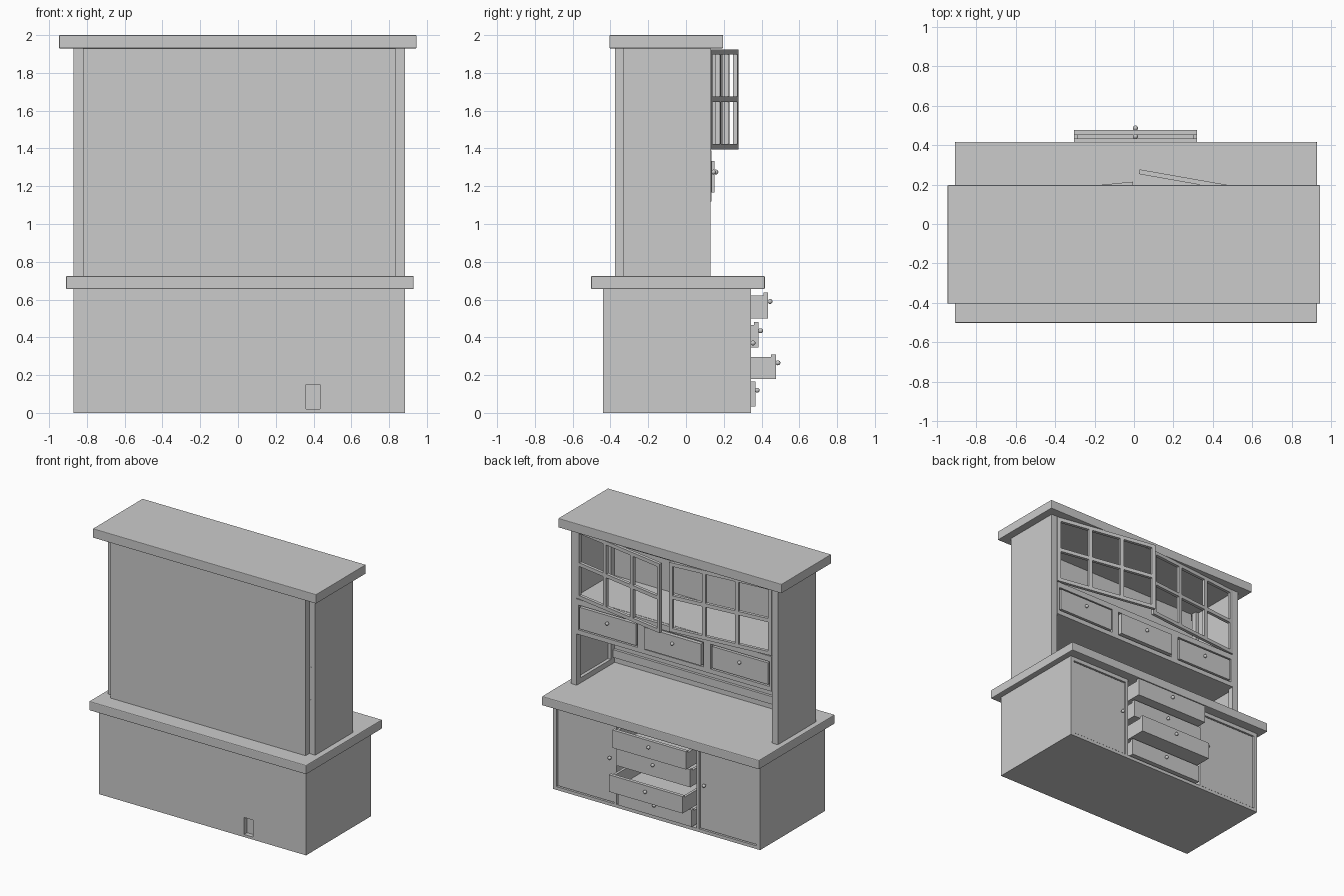
import bpy, bmesh
from math import radians
from mathutils import Matrix, Vector

if "Cube" in bpy.data.objects:
    bpy.data.objects.remove(bpy.data.objects["Cube"])

CX = 0.007                                   # centre line of the body


def make(name, boxes, knobs=(), bevel=0.0, matrix=None):
    """One object out of boxes (x0, x1, y0, y1, z0, z1) and round knobs (x, y, z)."""
    bm = bmesh.new()
    for x0, x1, y0, y1, z0, z1 in boxes:
        m = Matrix.Translation(((x0 + x1) / 2, (y0 + y1) / 2, (z0 + z1) / 2))
        bmesh.ops.create_cube(bm, size=1, matrix=m @ Matrix.Diagonal((x1 - x0, y1 - y0, z1 - z0, 1)))
    for k in knobs:
        x, y, z = k
        bmesh.ops.create_uvsphere(bm, u_segments=16, v_segments=10, radius=0.013,
                                  matrix=Matrix.Translation(k))
        bmesh.ops.create_cone(bm, cap_ends=True, segments=12, radius1=0.006, radius2=0.006, depth=0.02,
                              matrix=Matrix.Translation((x, y - 0.012, z)) @ Matrix.Rotation(radians(90), 4, 'X'))
    mesh = bpy.data.meshes.new(name)
    bm.to_mesh(mesh)
    bm.free()
    ob = bpy.data.objects.new(name, mesh)
    bpy.context.collection.objects.link(ob)
    if matrix:
        ob.matrix_world = matrix
    if bevel:
        mod = ob.modifiers.new("soft_edges", 'BEVEL')
        mod.width, mod.segments = bevel, 2
    if knobs:
        bpy.context.view_layer.objects.active = ob
        ob.select_set(True)
        bpy.ops.object.shade_smooth_by_angle()
        ob.select_set(False)
    return ob


# Lower carcass
make("base_sides", [(-0.87, -0.84, -0.44, 0.345, 0, 0.66), (0.855, 0.885, -0.44, 0.345, 0, 0.66)])
make("base_partitions", [(-0.353, -0.331, -0.40, 0.345, 0.02, 0.655), (0.346, 0.368, -0.40, 0.345, 0.02, 0.655)])
make("base_bottom", [(-0.84, 0.855, -0.40, 0.345, 0, 0.025)])
make("base_top_rail", [(-0.84, -0.353, 0.31, 0.345, 0.625, 0.655), (0.368, 0.855, 0.31, 0.345, 0.625, 0.655)])
back = make("base_back", [(-0.84, 0.855, -0.44, -0.39, 0, 0.655)])

# Small recess in the back
cutter = make("back_recess_cutter", [(0.36, 0.435, -0.46, -0.405, 0.02, 0.15)])
cutter.hide_render = True
cutter.hide_viewport = True
mod = back.modifiers.new("recess", 'BOOLEAN')
mod.object, mod.operation, mod.solver = cutter, 'DIFFERENCE', 'EXACT'

# Counter and cornice slabs
make("countertop", [(-0.91, 0.93, -0.503, 0.417, 0.655, 0.725)], bevel=0.006)
make("cornice", [(-0.947, 0.945, -0.405, 0.197, 1.93, 2.0)], bevel=0.004)

# Lower doors, set slightly back in the frame
make("base_door_left", [(-0.834, -0.36, 0.31, 0.338, 0.031, 0.619)], [(-0.40, 0.355, 0.37)])
make("base_door_right", [(0.374, 0.849, 0.31, 0.338, 0.031, 0.619)], [(0.40, 0.355, 0.37)])

# Lower drawers: open boxes pulled out by different amounts
x0, x1 = -0.305, 0.32
for i, (z0, z1, y, kz) in enumerate([(0.035, 0.165, 0.367, 0.12), (0.18, 0.31, 0.477, 0.265),
                                     (0.345, 0.48, 0.385, 0.435), (0.50, 0.637, 0.435, 0.59)]):
    yb, yf, t = y - 0.65, y - 0.026, 0.02
    make(f"base_drawer_{i + 1}",
         [(x0, x1, yf, y, z0, z1),
          (x0, x0 + t, yb, yf, z0, z1 - 0.015), (x1 - t, x1, yb, yf, z0, z1 - 0.015),
          (x0 + t, x1 - t, yb, yb + t, z0, z1 - 0.015), (x0 + t, x1 - t, yb + t, yf, z0, z0 + 0.012)],
         [(CX, y + 0.01, kz)])

# Hutch shell: side panels with corner posts, back panel with rails
L, R = -0.87, 0.885
make("hutch_sides", [(L, L + 0.025, -0.33, 0.13, 0.725, 1.93), (R - 0.025, R, -0.33, 0.13, 0.725, 1.93)])
make("hutch_posts", [(a, b, c, c + 0.045, 0.725, 1.93)
                     for a, b in ((L + 0.005, L + 0.05), (R - 0.05, R - 0.005)) for c in (-0.328, 0.085)])
make("hutch_side_rails", [(a, b, -0.29, 0.09, 0.725, 0.765)
                          for a, b in ((L + 0.02, L + 0.05), (R - 0.05, R - 0.02))])
make("hutch_back", [(-0.82, 0.835, -0.375, -0.33, 0.725, 1.93)])
make("hutch_back_rails", [(-0.82, 0.835, -0.335, -0.31, z, z + h)
                          for z, h in ((0.77, 0.06), (1.64, 0.04))])
make("cabinet_floor", [(L + 0.02, R - 0.02, -0.33, 0.11, 1.365, 1.39)])
make("drawer_row_bottom", [(L + 0.02, R - 0.02, -0.33, 0.11, 1.12, 1.14)])

# Drawer row: face frame and three small drawers
pitch, hw, oz0, oz1 = 0.56, 0.25, 1.155, 1.345
frame = [(-0.82, 0.835, 0.09, 0.134, 1.12, oz0), (-0.82, 0.835, 0.09, 0.134, oz1, 1.388)]
edges = [-0.82] + [CX + c * pitch + s * hw for c in (-1, 0, 1) for s in (-1, 1)] + [0.835]
frame += [(edges[j], edges[j + 1], 0.09, 0.134, oz0, oz1) for j in (0, 2, 4, 6)]
make("drawer_row_frame", frame)
for i, y in enumerate((0.136, 0.15, 0.138)):
    c = CX + (i - 1) * pitch
    make(f"small_drawer_{i + 1}",
         [(c - hw + 0.012, c + hw - 0.012, y - 0.03, y, 1.167, 1.333),
          (c - hw + 0.02, c + hw - 0.02, -0.25, y - 0.03, 1.172, 1.31),
          (c - hw, c + hw, 0.09, 0.11, oz0, oz1)],
         [(c, y + 0.008, 1.275)])

# Glazed-style lattice doors, 3 by 2 openings, hinged at the outer posts
W, T, B, Z0, Z1 = 0.818, 0.024, 0.028, 1.395, 1.925
for name, side, hinge, angle in (("left", 1, -0.82, 5.6), ("right", -1, 0.835, -10)):
    bars = []
    for k in range(4):
        a = k * (W - B) / 3
        bars.append((*sorted((side * a, side * (a + B))), -T, 0, Z0, Z1))
        if k < 3:
            nxt = (k + 1) * (W - B) / 3
            for z in (Z0, (Z0 + Z1 - B) / 2, Z1 - B):
                bars.append((*sorted((side * (a + B), side * nxt)), -T, 0, z, z + B))
    make(f"lattice_door_{name}", bars,
         matrix=Matrix.Translation(Vector((hinge, 0.135, 0))) @ Matrix.Rotation(radians(angle), 4, 'Z'))
